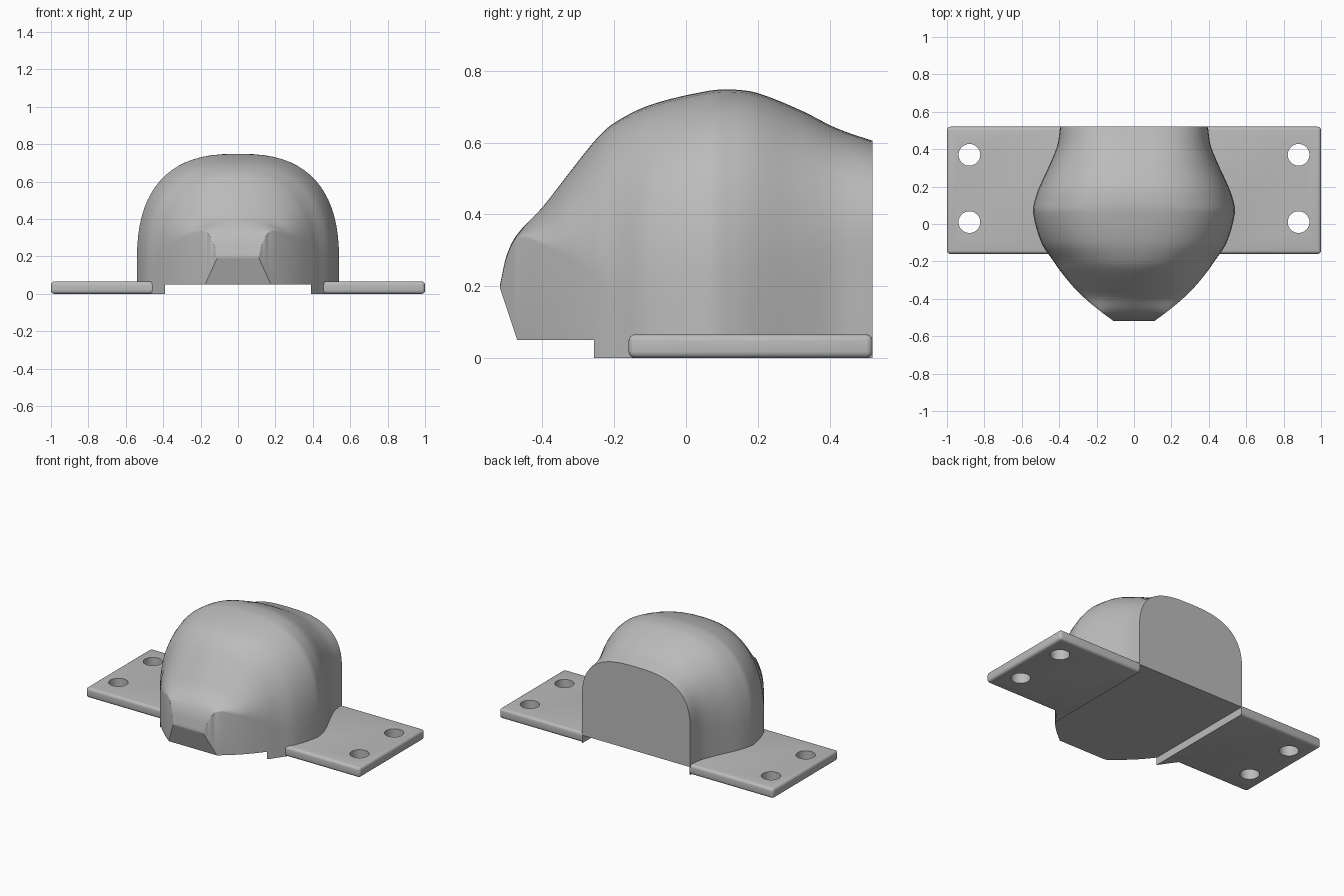
import bpy, bmesh, math
from mathutils import Matrix

if "Cube" in bpy.data.objects:
    bpy.data.objects.remove(bpy.data.objects["Cube"], do_unlink=True)

grey = bpy.data.materials.new("light_grey")
grey.use_nodes = True
grey.diffuse_color = (0.5, 0.5, 0.5, 1)
grey.node_tree.nodes["Principled BSDF"].inputs["Base Color"].default_value = (0.5, 0.5, 0.5, 1)


def make_object(name, bm):
    bmesh.ops.recalc_face_normals(bm, faces=bm.faces)
    mesh = bpy.data.meshes.new(name)
    bm.to_mesh(mesh)
    bm.free()
    mesh.materials.append(grey)
    obj = bpy.data.objects.new(name, mesh)
    bpy.context.collection.objects.link(obj)
    return obj


def add_box(bm, lo, hi):
    size = [b - a for a, b in zip(lo, hi)]
    mid = [(a + b) / 2 for a, b in zip(lo, hi)]
    bmesh.ops.create_cube(bm, size=1, matrix=Matrix.Translation(mid) @ Matrix.Diagonal((*size, 1)))


def cut(obj, cutter):
    cutter.hide_render = True
    cutter.hide_viewport = True
    mod = obj.modifiers.new("cut", 'BOOLEAN')
    mod.operation = 'DIFFERENCE'
    mod.solver = 'EXACT'
    mod.object = cutter


def apply_and_smooth(obj, angle):
    bpy.ops.object.select_all(action='DESELECT')
    obj.select_set(True)
    bpy.context.view_layer.objects.active = obj
    for mod in list(obj.modifiers):
        bpy.ops.object.modifier_apply(modifier=mod.name)
    bpy.ops.object.shade_smooth_by_angle(angle=math.radians(angle))


# Hood stations: y, half width, top of straight side, crown height, arch exponent
STATIONS = [
    (-.518, .11, .2, .205, 2), (-.5, .135, .28, .285, 2), (-.47, .175, .335, .345, 2),
    (-.4, .26, .315, .42, 1.7), (-.33, .33, .28, .51, 1.9), (-.25, .395, .22, .61, 2.1),
    (-.2, .43, .16, .655, 2.3), (-.1, .495, .15, .705, 2.5), (.06, .54, .15, .744, 2.6),
    (.13, .53, .15, .748, 2.6), (.2, .505, .17, .738, 2.6), (.32, .45, .2, .69, 2.6),
    (.42, .41, .25, .64, 2.7), (.52, .395, .28, .605, 2.8)]


def slope(i, k):
    a, b = STATIONS[max(i - 1, 0)], STATIONS[min(i + 1, len(STATIONS) - 1)]
    return (b[k] - a[k]) / (b[0] - a[0])


def blend(i, t):
    a, b = STATIONS[i], STATIONS[i + 1]
    d = b[0] - a[0]
    out = [a[0] + d * t]
    for k in range(1, 5):
        out.append((2*t**3 - 3*t**2 + 1) * a[k] + (t**3 - 2*t**2 + t) * d * slope(i, k)
                   + (3*t**2 - 2*t**3) * b[k] + (t**3 - t**2) * d * slope(i + 1, k))
    return out


def section(y, w, side, top, n, arc=18):
    base = max(0, .05 - 3 * (y + .47))
    half = [(w, base)]
    for j in range(arc + 1):
        a = math.pi / 2 * j / arc
        half.append((w * max(math.cos(a), 0) ** (2 / n), side + (top - side) * math.sin(a) ** (2 / n)))
    half[-1] = (0, top)
    loop = half + [(-x, z) for x, z in reversed(half[:-1])]
    return [(x, y, z) for x, z in loop]


# Hood with faceted nose
steps = 6
rings = [section(*blend(i, s / steps)) for i in range(len(STATIONS) - 1) for s in range(steps)]
rings.append(section(*STATIONS[-1]))
bm = bmesh.new()
loops = [[bm.verts.new(p) for p in ring] for ring in rings]
for a, b in zip(loops, loops[1:]):
    for j in range(len(a)):
        k = (j + 1) % len(a)
        bm.faces.new((a[j], a[k], b[k], b[j]))
bm.faces.new(loops[0])
bm.faces.new(loops[-1])
hood = make_object("hood", bm)

# Channel below the hood
bm = bmesh.new()
add_box(bm, (-.39, -1, -.5), (.39, 1, .05))
cut(hood, make_object("channel_cutter", bm))
apply_and_smooth(hood, 28)

# Mounting flanges with two bolt holes each
for name, s in (("left", 1), ("right", -1)):
    bm = bmesh.new()
    xs = sorted((s * .392, s))
    add_box(bm, (xs[0], -.16, 0), (xs[1], .52, .066))
    inner = [e for e in bm.edges if all(abs(v.co.x) < .5 for v in e.verts)]
    bmesh.ops.bevel(bm, geom=[e for e in bm.edges if e not in inner], offset=.018,
                    segments=4, profile=.5, affect='EDGES')
    flange = make_object(name + "_flange", bm)
    bm = bmesh.new()
    for y in (.01, .37):
        bmesh.ops.create_cone(bm, cap_ends=True, segments=40, radius1=.058, radius2=.058,
                              depth=.5, matrix=Matrix.Translation((s * .88, y, 0)))
    cut(flange, make_object(name + "_hole_cutter", bm))
    apply_and_smooth(flange, 35)
